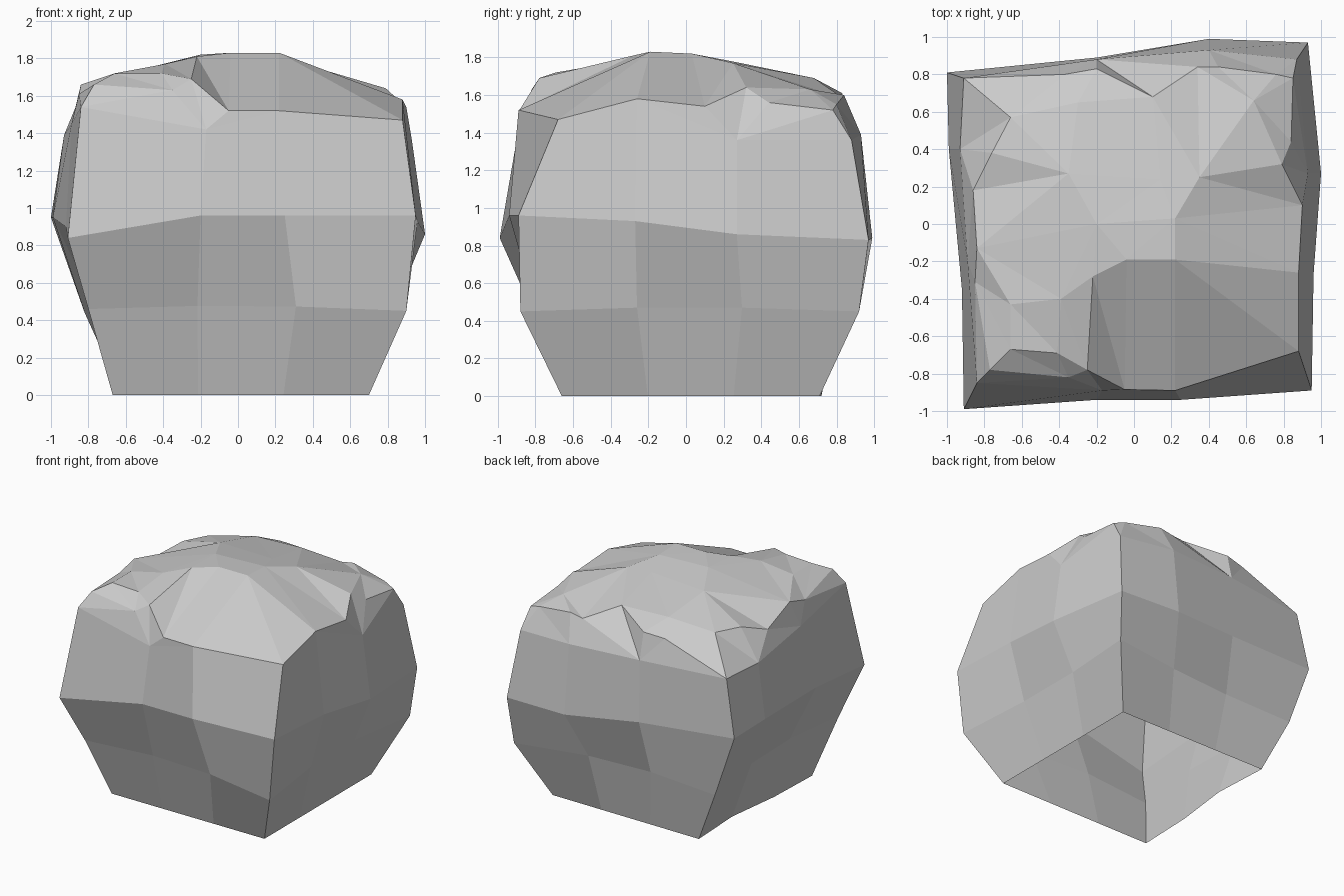
import bpy
import bmesh
from mathutils import Vector
from mathutils.geometry import delaunay_2d_cdt

old = bpy.data.objects.get("Cube")
if old:
    bpy.data.objects.remove(old, do_unlink=True)

SIDE = 3  # segments along each of the four walls


def ring_from_corners(corners):
    """Split the four edges between corners into equal segments."""
    pts = []
    for i, corner in enumerate(corners):
        a, b = Vector(corner), Vector(corners[(i + 1) % 4])
        pts += [a.lerp(b, k / SIDE) for k in range(SIDE)]
    return pts


def ring(*sides):
    """Join the point lists of the front, +x, back and -x walls."""
    return [Vector(p) for side in sides for p in side]


# Foot, counter-clockwise from the front -x corner, dented on the -x side
foot = ring_from_corners([(-.67, -.66, 0), (.7, -.66, 0), (.7, .71, 0), (-.62, .72, 0)])
foot[10].x += .04

# Lower wall, with the middle of every side pressed in
lower = ring_from_corners([(-.8, -.82, .46), (.9, -.88, .45), (.9, .92, .45), (-.82, .8, .44)])
for i, p in enumerate(lower):
    if i % SIDE:
        p.xy *= .93
        p.z += .02

# Widest ring
belly = ring(
    [(-.91, -.99, .84), (-.2, -.94, .96), (.25, -.94, .96)],
    [(.95, -.89, .96), (.96, -.27, .93), (1, .27, .86)],
    [(.93, .97, .83), (.4, .99, .84), (-.2, .89, .9)],
    [(-1, .81, .95), (-.99, .4, .95), (-.92, -.35, .9)])

# Upper edge of the walls
shoulder = ring(
    [(-.84, -.85, 1.54), (-.17, -.89, 1.42), (.22, -.89, 1.52)],
    [(.88, -.68, 1.47), (.88, -.26, 1.58), (.93, .27, 1.36)],
    [(.87, .88, 1.36), (.4, .93, 1.39), (-.2, .88, 1.4)],
    [(-.91, .78, 1.4), (-.93, .4, 1.39), (-.89, -.2, 1.45)])

# Rough top: crease of the flat front slope, then chipped rim, then crown
crease = [(-.05, -.885, 1.52), (-.04, -.19, 1.83)]
rim = [
    (-.77, -.78, 1.66), (-.35, -.82, 1.63), (-.25, -.78, 1.69),
    (.9, .1, 1.54), (.79, .32, 1.64), (.84, .44, 1.56), (.85, .78, 1.52),
    (.76, .8, 1.55), (.64, .66, 1.63), (.45, .84, 1.6), (.34, .84, 1.58),
    (-.2, .83, 1.61), (-.37, .8, 1.59), (-.66, .57, 1.63), (-.76, .38, 1.63),
    (-.86, .18, 1.56), (-.84, -.13, 1.66), (-.85, -.31, 1.61), (-.66, -.43, 1.72)]
crown = [
    (-.66, -.67, 1.72), (-.41, -.69, 1.72), (-.39, -.4, 1.77), (-.22, -.28, 1.81),
    (.22, -.19, 1.83), (-.2, 0, 1.82), (.22, .03, 1.82), (.35, .25, 1.77),
    (.14, .24, 1.78), (-.35, .27, 1.77), (.1, .68, 1.69), (-.3, .65, 1.69)]

# Skin the wall rings, leaving the underside open
bm = bmesh.new()
loops = [[bm.verts.new(p) for p in r] for r in (foot, lower, belly, shoulder)]
count = len(foot)
for low, high in zip(loops, loops[1:]):
    for i in range(count):
        j = (i + 1) % count
        bm.faces.new((low[i], low[j], high[j], high[i]))

# Triangulate the top inside the upper edge of the walls
cap = loops[-1] + [bm.verts.new(p) for p in crease + rim + crown]
flat = [v.co.xy for v in cap]
result = delaunay_2d_cdt(flat, [(count, count + 1)], [list(range(count))], 1, 1e-5)
source = [ids[0] for ids in result[3]]
for tri in result[2]:
    bm.faces.new([cap[source[i]] for i in tri])
bmesh.ops.recalc_face_normals(bm, faces=bm.faces)

mesh = bpy.data.meshes.new("boulder")
bm.to_mesh(mesh)
bm.free()
boulder = bpy.data.objects.new("boulder", mesh)
bpy.context.collection.objects.link(boulder)

# Plain stone colour, flat shaded
stone = bpy.data.materials.new("stone grey")
stone.use_nodes = True
grey = (.6, .6, .6, 1)
stone.diffuse_color = grey
stone.node_tree.nodes["Principled BSDF"].inputs["Base Color"].default_value = grey
mesh.materials.append(stone)
